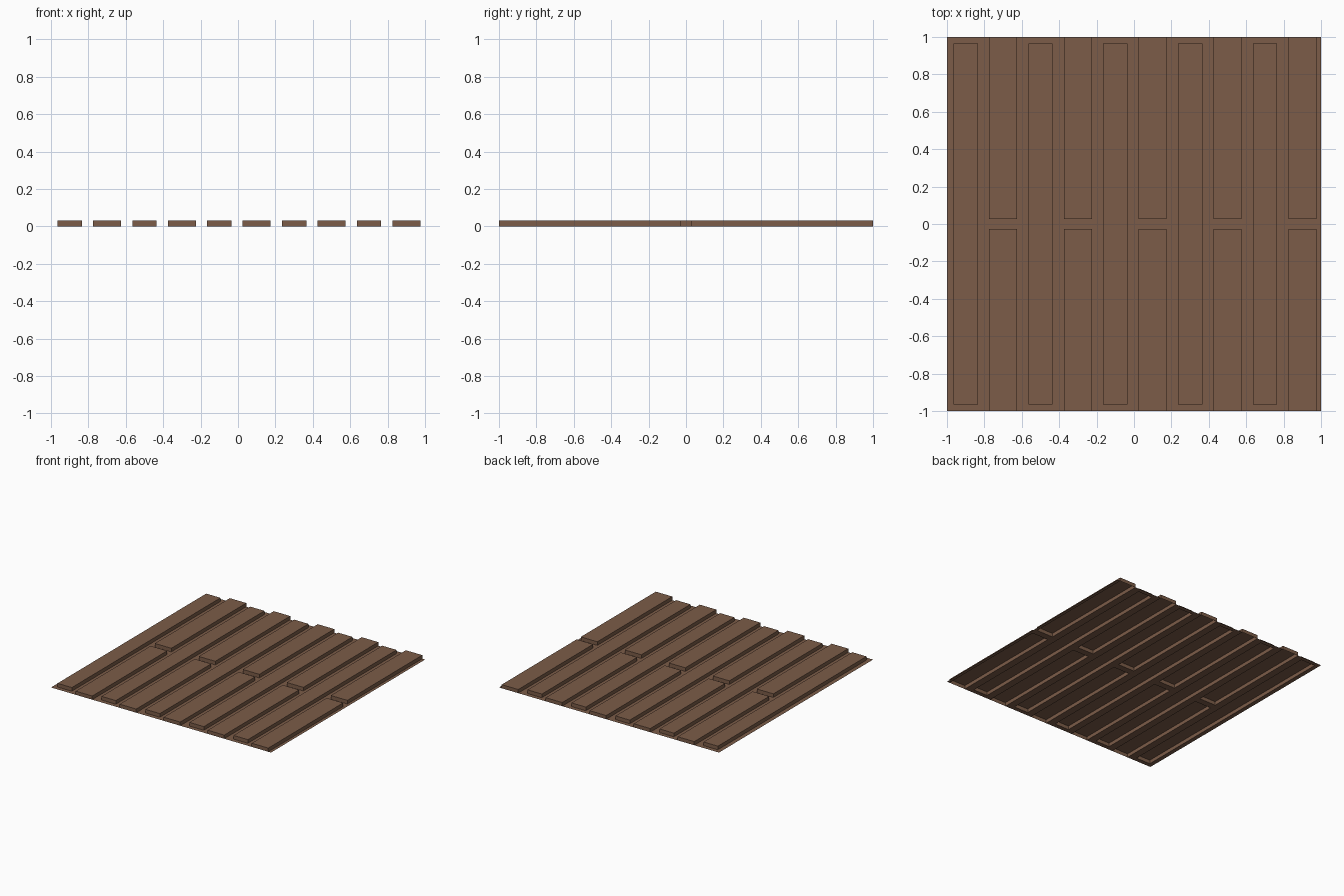
import bpy, bmesh

if "Cube" in bpy.data.objects:
    bpy.data.objects.remove(bpy.data.objects["Cube"])

HEIGHT = 0.03
PITCH = 0.4

# Plank layout: full-length planks alternate with split pairs that run off the tile
planks = []
for i in range(5):
    c = -0.9 + PITCH * i
    planks.append((c - 0.065, c + 0.065, -0.965, 0.965))
    c += 0.2
    planks.append((c - 0.075, c + 0.075, -1.0, -0.027))
    planks.append((c - 0.075, c + 0.075, 0.027, 1.0))


def cuts(lo, hi):
    return sorted({-1.0, 1.0, *[p[lo] for p in planks], *[p[hi] for p in planks]})


def is_plank(x, y):
    return any(a < x < b and c < y < d for a, b, c, d in planks)


# Flat sheet cut along every plank outline
bm = bmesh.new()
xs, ys = cuts(0, 1), cuts(2, 3)
grid = [[bm.verts.new((x, y, 0)) for y in ys] for x in xs]
for i in range(len(xs) - 1):
    for j in range(len(ys) - 1):
        bm.faces.new((grid[i][j], grid[i + 1][j], grid[i + 1][j + 1], grid[i][j + 1]))

# Raise the planks out of the sheet, leaving the underside open
raised = []
for f in bm.faces:
    c = f.calc_center_median()
    if is_plank(c.x, c.y):
        raised.append(f)
out = bmesh.ops.extrude_face_region(bm, geom=raised)
tops = [v for v in out["geom"] if isinstance(v, bmesh.types.BMVert)]
bmesh.ops.translate(bm, verts=tops, vec=(0, 0, HEIGHT))
old = [f for f in raised if f.is_valid]
if old:
    bmesh.ops.delete(bm, geom=old, context='FACES')
bmesh.ops.recalc_face_normals(bm, faces=bm.faces[:])
if sum(f.normal.z * f.calc_area() for f in bm.faces) < 0:
    bmesh.ops.reverse_faces(bm, faces=bm.faces[:])

# Merge the coplanar strips into clean faces
bmesh.ops.dissolve_limit(bm, angle_limit=0.02, verts=bm.verts[:], edges=bm.edges[:])

mesh = bpy.data.meshes.new("plank_floor")
bm.to_mesh(mesh)
bm.free()
floor = bpy.data.objects.new("plank_floor", mesh)
bpy.context.collection.objects.link(floor)

# Brown wood
wood = bpy.data.materials.new("wood")
wood.diffuse_color = (0.2, 0.107, 0.065, 1)
wood.use_nodes = True
wood.node_tree.nodes["Principled BSDF"].inputs["Base Color"].default_value = wood.diffuse_color
mesh.materials.append(wood)
